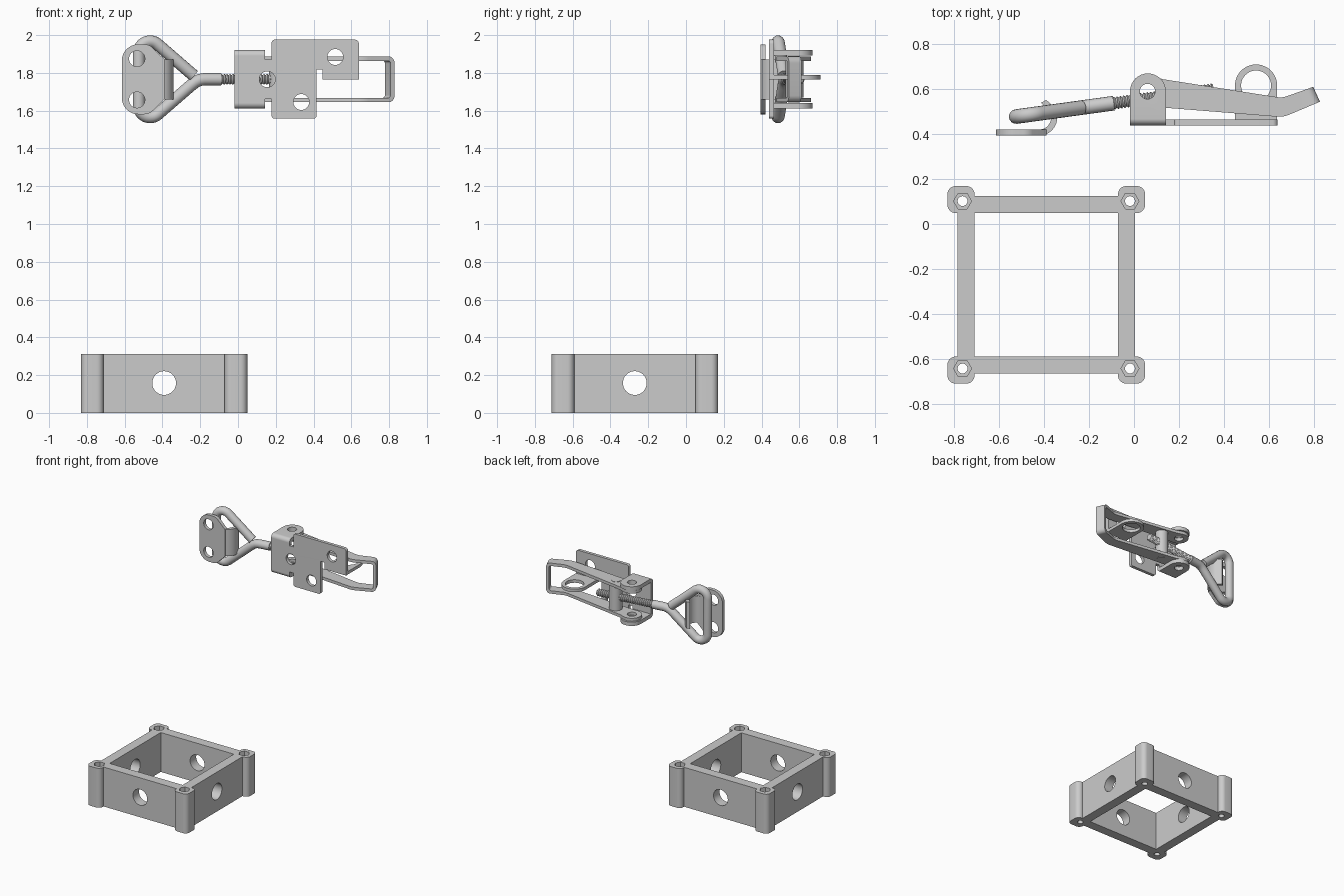
import bpy, bmesh
from math import sin, cos, tan, radians
from mathutils import Vector, Matrix

if "Cube" in bpy.data.objects:
    bpy.data.objects.remove(bpy.data.objects["Cube"])

C = 1.766                      # height of the latch centre line
FX, FY = -0.391, -0.271        # centre of the square frame


def link(name, data):
    ob = bpy.data.objects.new(name, data)
    bpy.context.collection.objects.link(ob)
    return ob


def bake(ob, name):
    """Replace an object by its evaluated, welded mesh."""
    dg = bpy.context.evaluated_depsgraph_get()
    me = bpy.data.meshes.new_from_object(ob.evaluated_get(dg))
    me.transform(ob.matrix_basis)
    bpy.data.objects.remove(ob)
    bm = bmesh.new()
    bm.from_mesh(me)
    bmesh.ops.remove_doubles(bm, verts=bm.verts, dist=1e-5)
    bmesh.ops.recalc_face_normals(bm, faces=bm.faces)
    bm.to_mesh(me)
    bm.free()
    new = link(name, me)
    new.name = name
    return new


def arc(cx, cy, r, a0, a1, n=16):
    return [(cx + r * cos(radians(a0 + (a1 - a0) * i / n)),
             cy + r * sin(radians(a0 + (a1 - a0) * i / n))) for i in range(n + 1)]


def circle(cx, cy, r, n=32):
    return arc(cx, cy, r, 0, 360, n)[:-1]


def fillet(pts, n=6):
    """Points (x, y) stay sharp, points (x, y, r) get a rounded corner."""
    out = []
    for i, p in enumerate(pts):
        if len(p) == 2:
            out.append(p)
            continue
        v, r = Vector(p[:2]), p[2]
        a = (Vector(pts[i - 1][:2]) - v).normalized()
        b = (Vector(pts[(i + 1) % len(pts)][:2]) - v).normalized()
        h = a.angle(b) / 2
        c = v + (a + b).normalized() * r / sin(h)
        s, e = v + a * r / tan(h) - c, v + b * r / tan(h) - c
        out += [tuple(c + s.lerp(e, k / n).normalized() * r) for k in range(n + 1)]
    return out


PLANES = {'xy': Matrix(((1, 0, 0), (0, 1, 0), (0, 0, 1))),
          'xz': Matrix(((1, 0, 0), (0, 0, -1), (0, 1, 0))),
          'yz': Matrix(((0, 0, 1), (1, 0, 0), (0, 1, 0)))}
NORMAL = {'xy': (0, 0, 1), 'xz': (0, 1, 0), 'yz': (1, 0, 0)}


def plate(name, plane, lo, hi, *loops):
    """Extrude an outline (inner loops are holes) between lo and hi."""
    cu = bpy.data.curves.new(name, 'CURVE')
    cu.dimensions, cu.fill_mode = '2D', 'BOTH'
    cu.extrude = (hi - lo) / 2
    for pts in loops:
        sp = cu.splines.new('POLY')
        sp.points.add(len(pts) - 1)
        for q, p in zip(sp.points, pts):
            q.co = (p[0], p[1], 0, 1)
        sp.use_cyclic_u = True
    ob = link(name, cu)
    ob.matrix_basis = (Matrix.Translation(Vector(NORMAL[plane]) * (lo + hi) / 2)
                       @ PLANES[plane].to_4x4())
    bpy.context.view_layer.update()
    return bake(ob, name)


def boolean(ob, cutters, op):
    for c in cutters:
        c.hide_render = True
        m = ob.modifiers.new('cut', 'BOOLEAN')
        m.object, m.operation, m.solver = c, op, 'EXACT'
    bpy.context.view_layer.update()
    new = bake(ob, ob.name)
    for c in cutters:
        bpy.data.objects.remove(c)
    return new


def tube(name, pts, radii):
    cu = bpy.data.curves.new(name, 'CURVE')
    cu.dimensions, cu.bevel_depth, cu.bevel_resolution = '3D', 1.0, 6
    cu.use_fill_caps = True
    sp = cu.splines.new('POLY')
    sp.points.add(len(pts) - 1)
    for q, p, r in zip(sp.points, pts, radii):
        q.co, q.radius = (*p, 1), r
    ob = link(name, cu)
    bpy.context.view_layer.update()
    return bake(ob, name)


# Square frame with corner posts, screw holes, nut pockets and side holes
quarter = [(.396, .32), (.44, .32, .035), (.44, .44, .035), (.32, .44, .035), (.32, .396)]
outer, inner, posts = [], [], []
for k in range(4):
    c, s = round(cos(radians(90 * k))), round(sin(radians(90 * k)))
    turn = lambda p: (FX + c * p[0] - s * p[1], FY + s * p[0] + c * p[1], *p[2:])
    outer += [turn(p) for p in quarter]
    inner.append(turn((.32, .32)))
    posts.append(turn((.373, .373)))
frame = plate('square_frame', 'xy', 0, .312, fillet(outer), inner,
              *[circle(x, y, .022, 24) for x, y in posts])
cuts = [plate('nut_pocket', 'xy', .25, .4, circle(x, y, .04, 6)) for x, y in posts]
cuts += [plate('side_hole_x', 'yz', -1, .3, circle(FY, .158, .063)),
         plate('side_hole_y', 'xz', -1, .4, circle(FX, .158, .063))]
boolean(frame, cuts, 'DIFFERENCE')

# Catch plate with two screw holes, and its curled hook
plate('catch_plate', 'xz', .394, .421,
      fillet([(-.615, C - .185, .085), (-.47, C - .185, .06), (-.385, C - .106, .03),
              (-.43, C - .106), (-.43, C + .106), (-.385, C + .106, .03),
              (-.47, C + .185, .06), (-.615, C + .185, .085)][:2]
             + [(-.39, C - .106), (-.39, C + .106)]
             + [(-.47, C + .185, .06), (-.615, C + .185, .085)]),
      circle(-.535, C + .109, .042), circle(-.535, C - .109, .042))
hook = arc(-.423, .475, .081, -90, 35) + [(-.391, .553), (-.415, .540)]
hook += arc(-.423, .475, .054, 35, -90)
plate('catch_hook', 'xy', C - .106, C + .106, hook)

# Bent wire bail running into the threaded rod
rod_y = lambda x: .48 + .137 * (x + .516)
flat = [(-.235, .02)] + arc(-.465, .14, .06, 49, 180) + arc(-.465, -.14, .06, 180, 311)
flat += [(-.25, -.033), (-.228, -.016), (-.205, -.004), (-.18, 0), (-.09, 0)]
tube('wire_bail', [(x, rod_y(x), C + z) for x, z in flat], [.0325] * len(flat))
xs = [-.095 + .0075 * i for i in range(61)]
tube('threaded_rod', [(x, rod_y(x), C) for x in xs],
     [.029 if i % 2 else .022 for i in range(61)])

# Base plate with relief notches, screw holes and a window
base = [(-.018, -.125), (.142, -.125), (.142, -.104), (.178, -.104), (.178, -.208, .016),
        (.416, -.208, .016), (.416, .053), (.448, .053), (.448, 0), (.64, 0),
        (.64, .21, .022), (.178, .21, .016), (.178, .104), (.142, .104), (.142, .125),
        (-.018, .125)]
plate('base_plate', 'xz', .44, .465, fillet([(p[0], p[1] + C, *p[2:]) for p in base]),
      circle(.515, C + .118, .042), circle(.335, C - .12, .042), circle(.155, C, .042))

# Pivot ears folded up from the base
sections = [fillet([(.44, C + s * .125), (.44, C + s * .155, .029),
                    (.70, C + s * .155), (.70, C + s * .125)]) for s in (1, -1)]
ears = plate('pivot_ears', 'yz', -.05, .2, *sections)
ear_side = plate('ear_side', 'xy', C - .3, C + .3,
                 [(-.018, .42), (.142, .42)] + arc(.062, .591, .08, 0, 180),
                 circle(.06, .591, .034))
boolean(ears, [ear_side], 'INTERSECT')

# Padlock eye folded up from the base
plate('padlock_eye', 'xy', C, C + .024,
      [(.45, .46), (.638, .46)] + arc(.544, .617, .094, 0, 180, 24),
      circle(.544, .617, .067))

# Lever: bent U-shaped strip trimmed by its side profile
lever = plate('lever_handle', 'xz', .4, .75, fillet(
    [(-.1, C - .121), (.83, C - .121, .035), (.83, C + .121, .035), (-.1, C + .121),
     (-.1, C + .098), (.806, C + .098, .015), (.806, C - .098, .015), (-.1, C - .098)]))
for v in lever.data.vertices:
    if v.co.x > .5:
        v.co.x -= (v.co.y - .542) * .45
profile = fillet(arc(.06, .591, .072, 80, 265)
                 + [(.14, .518), (.665, .476, .12), (.9, .575), (.9, .647),
                    (.66, .562, .08), (.13, .645)])
lever_side = plate('lever_side', 'xy', C - .3, C + .3, profile, circle(.06, .591, .034))
boolean(lever, [lever_side], 'INTERSECT')

# Barrel nut and its pins between the lever arms
plate('barrel_nut', 'xy', C - .097, C + .097, circle(.213, .575, .048))
plate('barrel_pin', 'xy', C - .124, C + .124, circle(.213, .571, .031))

# Smooth shading with sharp edges kept
bpy.ops.object.select_all(action='DESELECT')
for ob in bpy.context.scene.objects:
    ob.select_set(True)
    bpy.context.view_layer.objects.active = ob
bpy.ops.object.shade_smooth_by_angle(angle=radians(30))
